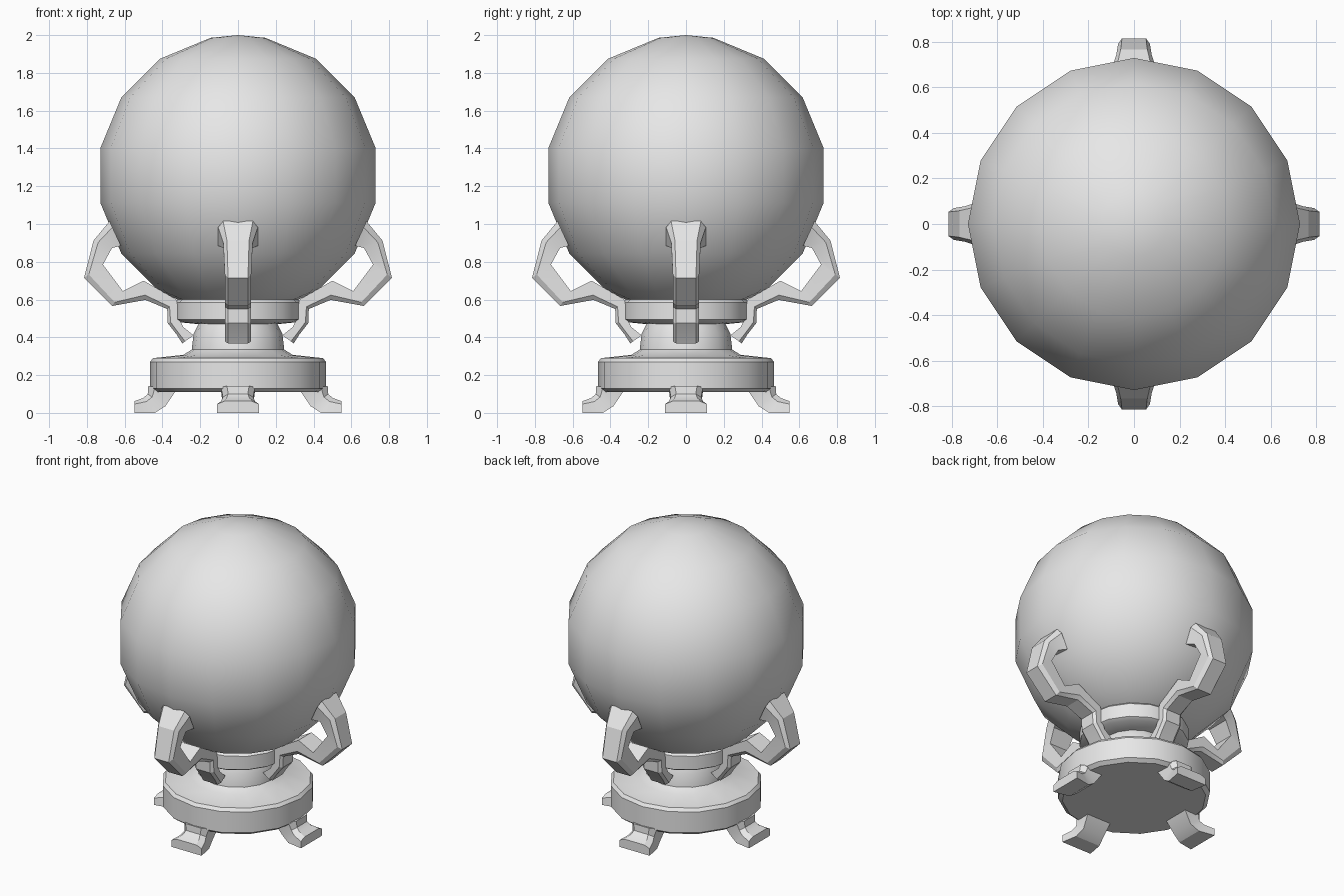
import bpy, bmesh, math
from mathutils import Vector, Matrix

cube = bpy.data.objects.get("Cube")
if cube:
    bpy.data.objects.remove(cube, do_unlink=True)

grey = bpy.data.materials.new("plain_grey")
grey.use_nodes = True
grey.diffuse_color = (0.8, 0.8, 0.8, 1)
grey.node_tree.nodes["Principled BSDF"].inputs["Base Color"].default_value = (0.8, 0.8, 0.8, 1)


def finish(bm, name, angle):
    bmesh.ops.remove_doubles(bm, verts=bm.verts, dist=0.0005)
    bmesh.ops.recalc_face_normals(bm, faces=bm.faces)
    mesh = bpy.data.meshes.new(name)
    bm.to_mesh(mesh)
    bm.free()
    mesh.materials.append(grey)
    obj = bpy.data.objects.new(name, mesh)
    bpy.context.collection.objects.link(obj)
    bpy.ops.object.select_all(action='DESELECT')
    obj.select_set(True)
    bpy.context.view_layer.objects.active = obj
    bpy.ops.object.shade_smooth_by_angle(angle=math.radians(angle))
    return obj


def lathe(name, profile, angle, sides=16):
    """Spin an (r, z) profile about the z axis."""
    bm = bmesh.new()
    verts = [bm.verts.new((r, 0, z)) for r, z in profile]
    edges = [bm.edges.new(pair) for pair in zip(verts, verts[1:])]
    bmesh.ops.spin(bm, geom=verts + edges, cent=(0, 0, 0), axis=(0, 0, 1),
                   angle=math.tau, steps=sides, use_merge=True)
    return finish(bm, name, angle)


def bracket(name, stations, chamfer, turn):
    """Loft a bar with chamfered outer edges through (outer, inner, half width)."""
    bm = bmesh.new()
    loops = []
    for outer, inner, w in stations:
        o, i = Vector((outer[0], 0, outer[1])), Vector((inner[0], 0, inner[1]))
        m = o.lerp(i, 0.25)
        side = Vector((0, w, 0))
        ring = [i - side, m - side, o - side * chamfer,
                o + side * chamfer, m + side, i + side]
        loops.append([bm.verts.new(p) for p in ring])
    for a, b in zip(loops, loops[1:]):
        for k in range(6):
            n = (k + 1) % 6
            bm.faces.new((a[k], a[n], b[n], b[k]))
    bm.faces.new(loops[0])
    bm.faces.new(loops[-1])
    bmesh.ops.transform(bm, matrix=Matrix.Rotation(turn, 4, 'Z'), verts=bm.verts)
    return finish(bm, name, 25)


# Ball: half-step rings with a flat band round the middle
R, CZ = 0.743, 1.257
lats = [-90] + [-78.75 + 22.5 * k for k in range(8)] + [90]
lathe("ball", [(R * math.cos(math.radians(a)), CZ + R * math.sin(math.radians(a)))
               for a in lats], 40)

# Stand: foot disc, concave neck and cup ring
lathe("stand", [(0, 0.11), (0.44, 0.11), (0.466, 0.13), (0.466, 0.27), (0.45, 0.29),
                (0.29, 0.307), (0.245, 0.335), (0.235, 0.42), (0.21, 0.47),
                (0.31, 0.48), (0.335, 0.495), (0.335, 0.585), (0.315, 0.603),
                (0.24, 0.603), (0, 0.56)], 30)

arm = [((0.68, 1.015), (0.62, 0.885), 0.105),
       ((0.765, 0.912), (0.667, 0.873), 0.078),
       ((0.815, 0.715), (0.715, 0.785), 0.07),
       ((0.667, 0.566), (0.61, 0.645), 0.07),
       ((0.49, 0.598), (0.50, 0.70), 0.07),
       ((0.375, 0.55), (0.325, 0.60), 0.07),
       ((0.372, 0.475), (0.31, 0.495), 0.07),
       ((0.325, 0.415), (0.29, 0.455), 0.07),
       ((0.295, 0.368), (0.235, 0.41), 0.07)]

foot = [((0.475, 0.143), (0.33, 0.115), 0.09),
        ((0.478, 0.10), (0.385, 0.035), 0.08),
        ((0.50, 0.08), (0.44, 0), 0.092),
        ((0.548, 0.062), (0.548, 0), 0.112)]

# Four arms and feet, one pair on each side
for k, place in enumerate(("left", "back", "right", "front")):
    bracket(place + "_arm", arm, 0.75, k * math.pi / 2)
    bracket(place + "_foot", foot, 0.65, k * math.pi / 2)
